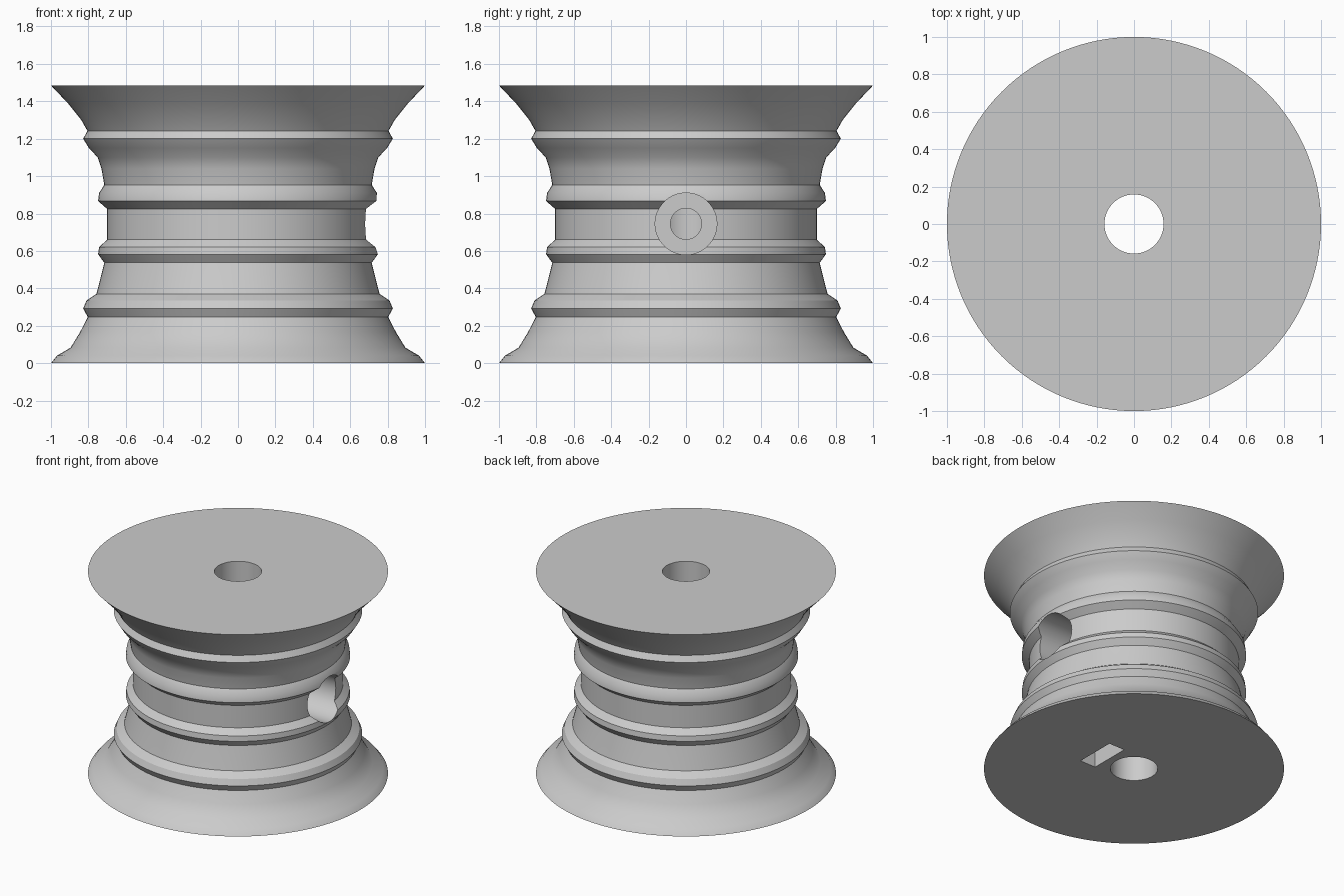
import bpy, bmesh, math
from mathutils import Matrix

cube = bpy.data.objects.get("Cube")
if cube:
    bpy.data.objects.remove(cube, do_unlink=True)

SEGMENTS = 128
BORE = 0.158
HEIGHT = 1.485
HOLE_Z = 0.745

grey = bpy.data.materials.new("light_grey")
grey.use_nodes = True
colour = (0.6, 0.6, 0.6, 1)
grey.diffuse_color = colour
grey.node_tree.nodes["Principled BSDF"].inputs["Base Color"].default_value = colour


def add_object(name, bm):
    bmesh.ops.recalc_face_normals(bm, faces=bm.faces)
    mesh = bpy.data.meshes.new(name)
    bm.to_mesh(mesh)
    bm.free()
    mesh.materials.append(grey)
    obj = bpy.data.objects.new(name, mesh)
    bpy.context.collection.objects.link(obj)
    return obj


def lathe(name, profile):
    """Revolve a closed (radius, z) profile around the z axis."""
    bm = bmesh.new()
    verts = [bm.verts.new((r, 0, z)) for r, z in profile]
    edges = [bm.edges.new((a, b)) for a, b in zip(verts, verts[1:] + verts[:1])]
    bmesh.ops.spin(bm, geom=verts + edges, cent=(0, 0, 0), axis=(0, 0, 1),
                   angle=math.tau, steps=SEGMENTS, use_merge=True)
    bmesh.ops.remove_doubles(bm, verts=bm.verts, dist=1e-5)
    return add_object(name, bm)


def side_cylinder(name, radius, x0, x1):
    bm = bmesh.new()
    place = Matrix.Translation(((x0 + x1) / 2, 0, HOLE_Z)) @ Matrix.Rotation(math.pi / 2, 4, "Y")
    bmesh.ops.create_cone(bm, cap_ends=True, segments=64, radius1=radius,
                          radius2=radius, depth=x1 - x0, matrix=place)
    return add_object(name, bm)


def box(name, low, high):
    bm = bmesh.new()
    centre = [(a + b) / 2 for a, b in zip(low, high)]
    size = [b - a for a, b in zip(low, high)]
    bmesh.ops.create_cube(bm, size=1, matrix=Matrix.Translation(centre) @ Matrix.Diagonal((*size, 1)))
    return add_object(name, bm)


def cut(target, cutter):
    cutter.hide_render = True
    mod = target.modifiers.new("cut", "BOOLEAN")
    mod.operation = "DIFFERENCE"
    mod.solver = "EXACT"
    mod.object = cutter
    bpy.context.view_layer.objects.active = target
    bpy.ops.object.modifier_apply(modifier=mod.name)
    bpy.data.objects.remove(cutter, do_unlink=True)


# Spool body: flared rims, four ridges, central groove and bore
lower_flare = [(1, 0), (0.968, 0.04), (0.895, 0.083), (0.845, 0.165), (0.803, 0.247)]
lower_ridges = [(0.828, 0.292), (0.81, 0.335), (0.757, 0.37), (0.735, 0.455),
                (0.715, 0.537), (0.748, 0.582), (0.743, 0.62), (0.7, 0.66)]
upper_ridges = [(0.7, 0.825), (0.748, 0.867), (0.743, 0.91), (0.715, 0.953),
                (0.73, 1.04), (0.75, 1.1), (0.797, 1.15), (0.828, 1.2), (0.805, 1.242)]
upper_flare = [(0.838, 1.3), (0.91, 1.39), (1, HEIGHT)]
bore = [(BORE, HEIGHT), (BORE, 0)]
spool = lathe("spool_body", lower_flare + lower_ridges + upper_ridges + upper_flare + bore)

# Stepped screw hole on the left side, reaching the bore
cut(spool, side_cylinder("screw_head_recess", 0.165, 0.42, 1.1))
cut(spool, side_cylinder("screw_hole", 0.083, 0.05, 0.6))

# Nut slot rising from the underside
cut(spool, box("nut_slot", (0.212, -0.15, -0.1), (0.34, 0.15, 0.9)))

# Smooth the curved bands, keep creases sharp
bpy.ops.object.select_all(action="DESELECT")
spool.select_set(True)
bpy.context.view_layer.objects.active = spool
bpy.ops.object.shade_smooth_by_angle(angle=math.radians(30))
